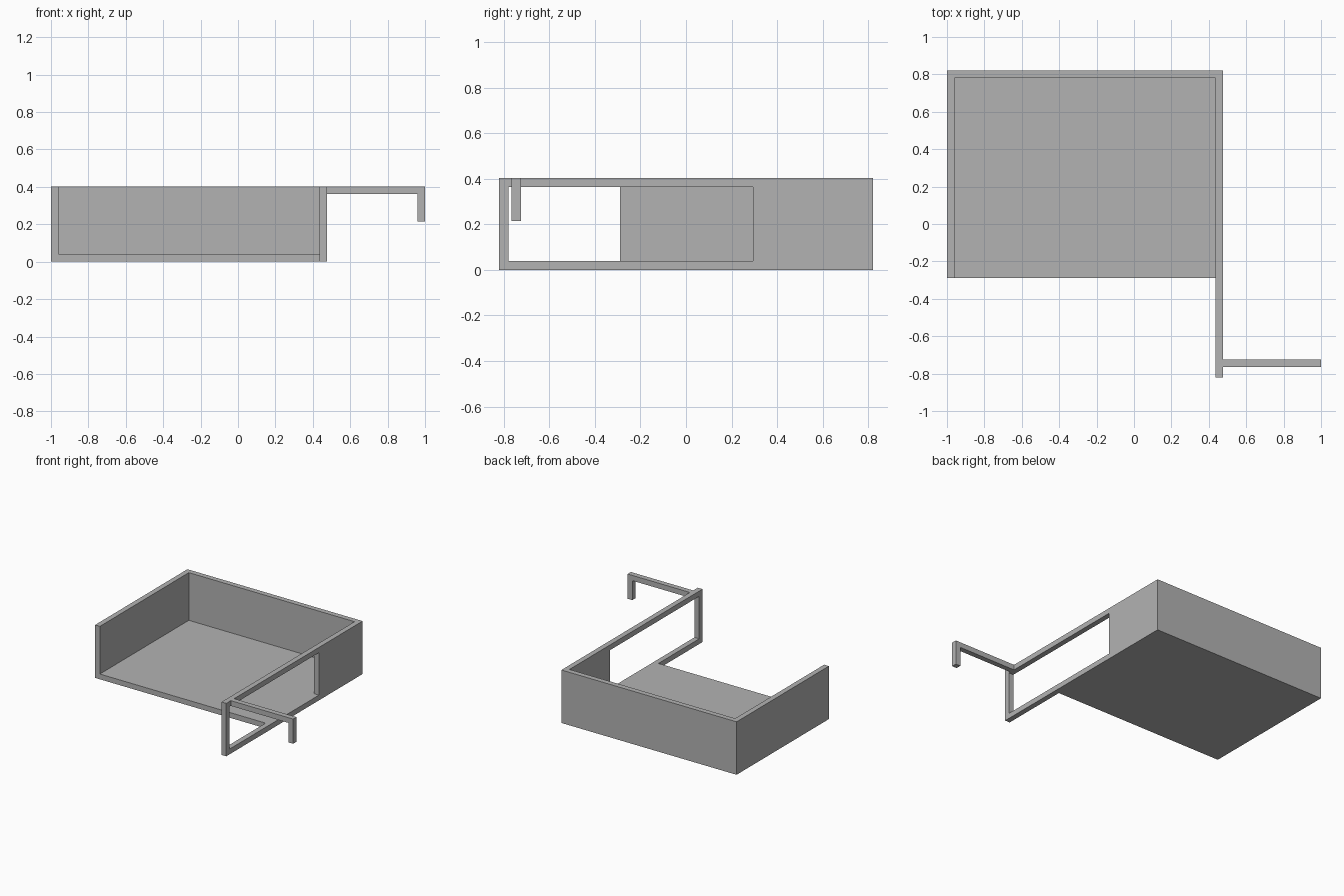
import bpy
import bmesh

# Remove the default cube
cube = bpy.data.objects.get("Cube")
if cube:
    bpy.data.objects.remove(cube, do_unlink=True)

grey = bpy.data.materials.new("plain_grey")
grey.use_nodes = True
colour = (0.45, 0.45, 0.45, 1)
grey.diffuse_color = colour
grey.node_tree.nodes["Principled BSDF"].inputs["Base Color"].default_value = colour

T = 0.04                                # board thickness
LEFT, INNER, OUTER, TIP = -1.0, 0.435, 0.475, 1.0
FRONT, LIP, BACK = -0.82, -0.29, 0.82
HEIGHT = 0.403


def extrude(name, outline, step):
    """Solid made by sweeping a flat outline along a vector."""
    bm = bmesh.new()
    face = bm.faces.new([bm.verts.new(p) for p in outline])
    swept = bmesh.ops.extrude_face_region(bm, geom=[face], use_keep_orig=True)
    moved = [v for v in swept["geom"] if isinstance(v, bmesh.types.BMVert)]
    bmesh.ops.translate(bm, verts=moved, vec=step)
    bmesh.ops.recalc_face_normals(bm, faces=bm.faces)
    mesh = bpy.data.meshes.new(name)
    bm.to_mesh(mesh)
    bm.free()
    mesh.materials.append(grey)
    obj = bpy.data.objects.new(name, mesh)
    bpy.context.collection.objects.link(obj)
    return obj


def box(name, x, y, z):
    base = [(x[0], y[0], z[0]), (x[1], y[0], z[0]),
            (x[1], y[1], z[0]), (x[0], y[1], z[0])]
    return extrude(name, base, (0, 0, z[1] - z[0]))


# Tray: floor with a U-shaped pair of walls reaching the ground
box("floor", (LEFT + T, INNER), (LIP, BACK - T), (0, T))
box("right_wall", (LEFT, LEFT + T), (LIP, BACK), (0, HEIGHT))
box("back_wall", (LEFT + T, INNER), (BACK - T, BACK), (0, HEIGHT))

# Long side wall with a rectangular opening
side = box("left_wall_frame", (INNER, OUTER), (FRONT, BACK), (0, HEIGHT))
cutter = box("opening_cutter", (INNER - T, OUTER + T), (FRONT + T, 0.295),
             (T, HEIGHT - T))
cutter.hide_render = True
cutter.hide_viewport = True
cut = side.modifiers.new("opening", "BOOLEAN")
cut.operation = "DIFFERENCE"
cut.solver = "EXACT"
cut.object = cutter

# Arm with a downturned end, an L profile
arm_y = -0.765
profile = [(OUTER, HEIGHT), (TIP, HEIGHT), (TIP, 0.215), (TIP - T, 0.215),
           (TIP - T, HEIGHT - T), (OUTER, HEIGHT - T)]
extrude("hooked_arm", [(x, arm_y, z) for x, z in profile], (0, T, 0))
